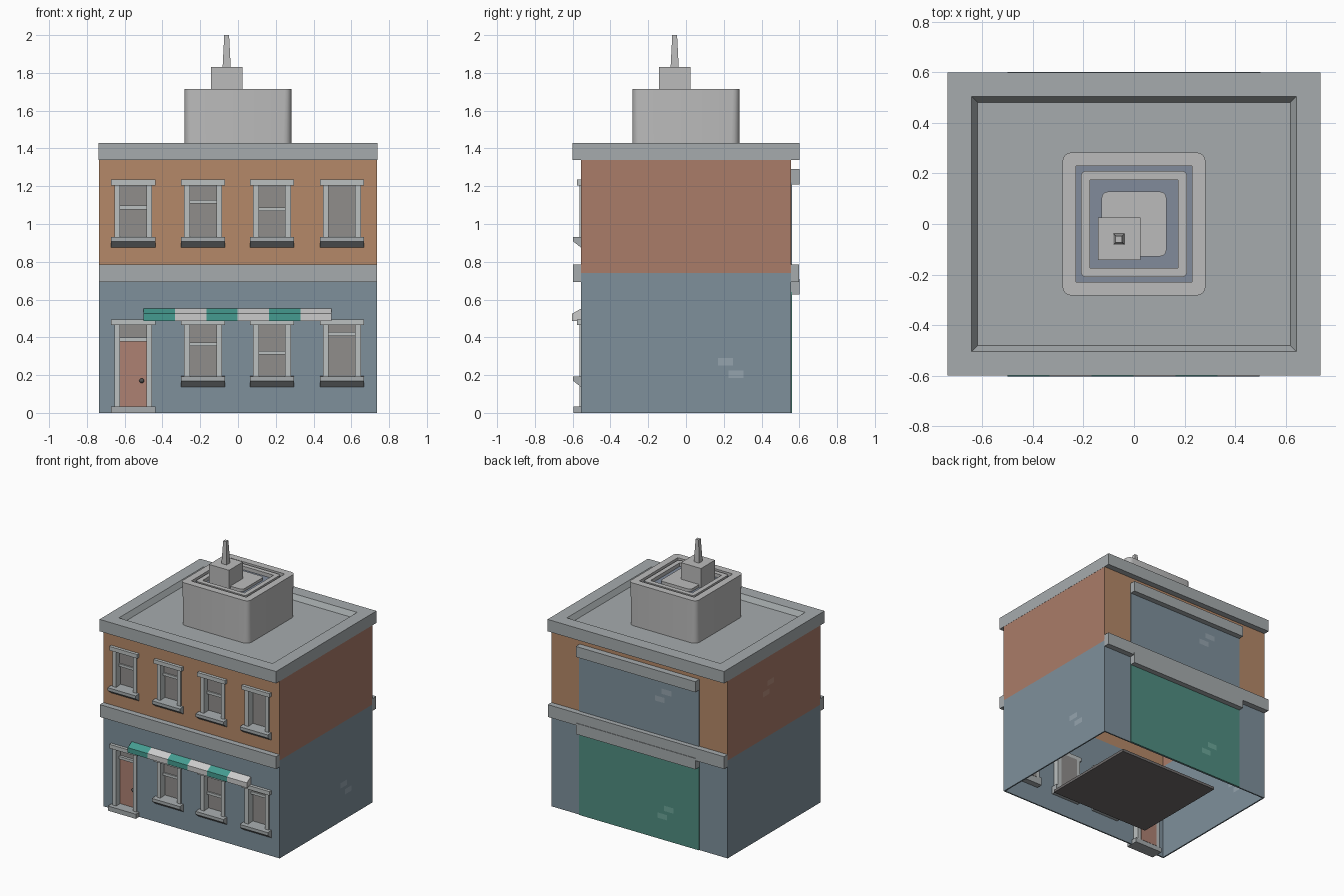
import bpy, bmesh, math
from mathutils import Vector

if "Cube" in bpy.data.objects:
    bpy.data.objects.remove(bpy.data.objects["Cube"])


def mat(name, r, g, b):
    m = bpy.data.materials.new(name)
    m.diffuse_color = (r, g, b, 1)
    m.use_nodes = True
    m.node_tree.nodes["Principled BSDF"].inputs["Base Color"].default_value = m.diffuse_color
    return m


BLUE = mat("slate_blue", .21, .28, .33)
BRICK = mat("brick", .40, .20, .14)
ORANGE = mat("orange_brick", .46, .25, .14)
STONE = mat("stone", .38, .41, .42)
TRIM = mat("trim", .50, .53, .53)
GLASS = mat("glass", .28, .27, .26)
GREEN = mat("garage_green", .08, .27, .22)
TEAL = mat("awning_teal", .06, .33, .28)
WHITE = mat("awning_white", .60, .62, .62)
DOOR = mat("door_red", .42, .22, .17)
DARK = mat("dark", .08, .08, .08)
PLATE = mat("floor_plate", .16, .15, .15)
TANK = mat("roof_unit", .50, .50, .50)
TANK_LOW = mat("roof_unit_groove", .22, .26, .33)
PALE_BLUE = mat("pale_blue_brick", .30, .37, .42)
PALE_RED = mat("pale_red_brick", .46, .26, .20)
PALE_GREEN = mat("pale_green_brick", .15, .38, .32)


def finish(name, bm, *mats):
    bmesh.ops.recalc_face_normals(bm, faces=bm.faces)
    me = bpy.data.meshes.new(name)
    bm.to_mesh(me)
    bm.free()
    ob = bpy.data.objects.new(name, me)
    bpy.context.collection.objects.link(ob)
    for m in mats:
        me.materials.append(m)
    return ob


def add_box(bm, x0, x1, y0, y1, z0, z1):
    vs = bmesh.ops.create_cube(bm, size=1)["verts"]
    for v in vs:
        v.co = Vector(((x0 + x1) / 2 + v.co.x * (x1 - x0),
                       (y0 + y1) / 2 + v.co.y * (y1 - y0),
                       (z0 + z1) / 2 + v.co.z * (z1 - z0)))
    return vs


def boxes(name, m, *dims):
    bm = bmesh.new()
    for d in dims:
        add_box(bm, *d)
    return finish(name, bm, m)


def extrude_x(name, m, x0, x1, profile):
    """Solid with a (y, z) profile swept along x."""
    bm = bmesh.new()
    f = bm.faces.new([bm.verts.new((x0, y, z)) for y, z in profile])
    r = bmesh.ops.extrude_face_region(bm, geom=[f])["geom"]
    bmesh.ops.translate(bm, vec=(x1 - x0, 0, 0),
                        verts=[v for v in r if isinstance(v, bmesh.types.BMVert)])
    return finish(name, bm, m)


def loft(name, loops, *mats):
    """Stack of rounded squares given as (half size, corner radius, z)."""
    bm = bmesh.new()
    rings = []
    for h, r, z in loops:
        ring = []
        for q in range(4):
            a = math.pi / 4 + q * math.pi / 2
            ox, oy = math.copysign(h - r, math.cos(a)), math.copysign(h - r, math.sin(a))
            for i in range(5):
                t = q * math.pi / 2 + i * math.pi / 8
                ring.append(bm.verts.new((ox + r * math.cos(t), oy + r * math.sin(t), z)))
        rings.append(ring)
    n = len(rings[0])
    for a, b in zip(rings, rings[1:]):
        for i in range(n):
            bm.faces.new((a[i], a[(i + 1) % n], b[(i + 1) % n], b[i]))
    bm.faces.new(rings[0][::-1])
    bm.faces.new(rings[-1])
    return finish(name, bm, *mats)


def cut(ob, *dims):
    cutter = boxes("cutter", None, *dims)
    mod = ob.modifiers.new("cut", 'BOOLEAN')
    mod.operation, mod.object, mod.solver = 'DIFFERENCE', cutter, 'EXACT'
    bpy.context.view_layer.objects.active = ob
    bpy.ops.object.modifier_apply(modifier="cut")
    bpy.data.objects.remove(cutter)


def patches(ob, pale, normal, u, z):
    """Tint two staggered flush bricks on one wall; u runs along the wall."""
    ob.data.materials.append(pale)
    slot, n = len(ob.data.materials) - 1, Vector(normal)
    k = 1 if abs(n.x) > .5 else 0
    bm = bmesh.new()
    bm.from_mesh(ob.data)
    for u0, z0 in ((u, z), (u + .055, z - .065)):
        for axis, val in ((k, u0), (k, u0 + .08), (2, z0), (2, z0 + .04)):
            bm.normal_update()
            fs = [f for f in bm.faces if f.normal.dot(n) > .9]
            geom = fs + list({e for f in fs for e in f.edges}) + list({v for f in fs for v in f.verts})
            d = Vector((0, 0, 0))
            d[axis] = 1
            bmesh.ops.bisect_plane(bm, geom=geom, plane_co=d * val, plane_no=d)
        bm.normal_update()
        for f in bm.faces:
            c = f.calc_center_median()
            if f.normal.dot(n) > .9 and u0 < c[k] < u0 + .08 and z0 < c.z < z0 + .04:
                f.material_index = slot
    bm.to_mesh(ob.data)
    bm.free()


# Walls: thin hollow ground and upper floors with window openings
COLS = (-.555, -.185, .18, .55)
lower = boxes("lower_walls", BLUE, (-.737, .737, -.555, .555, 0, .74))
cut(lower, (-.727, .727, -.545, .545, -.1, .8))
cut(lower, *[(c - .1, c + .1, -.7, -.5, .03 if i == 0 else .17, .475) for i, c in enumerate(COLS)])
upper = boxes("upper_walls", BRICK, (-.737, .737, -.555, .555, .74, 1.34))
cut(upper, (-.727, .727, -.545, .545, .7, 1.33))
cut(upper, *[(c - .1, c + .1, -.7, -.5, .91, 1.215) for c in COLS])
upper.data.materials.append(ORANGE)
for p in upper.data.polygons:
    p.material_index = int(abs(p.normal.y) > .5)
patches(lower, PALE_BLUE, (1, 0, 0), .17, .25)
patches(upper, PALE_RED, (-1, 0, 0), .0, 1.12)
boxes("ground_floor_plate", PLATE, (-.42, .42, -.38, .38, .03, .05))


# Windows, with sloped sills and sash panes
def window(name, c, z0, z1, rail):
    boxes(name + "_lintel", TRIM, (c - .117, c + .117, -.578, -.5, z1 - .03, z1))
    boxes(name + "_frame", TRIM,
          *[(c + s * .085 - .015, c + s * .085 + .015, -.563, -.5, z0 + .05, z1 - .02) for s in (-1, 1)])
    extrude_x(name + "_sill", STONE, c - .117, c + .117,
              [(-.5, z0 + .06), (-.597, z0 + .055), (-.597, z0 + .032), (-.555, z0), (-.5, z0)])
    if rail:
        boxes(name + "_upper_pane", GLASS, (c - .07, c + .07, -.52, -.498, rail, z1 - .03))
        boxes(name + "_rail", TRIM, (c - .07, c + .07, -.53, -.5, rail - .012, rail + .008))
    boxes(name + "_lower_pane", GLASS, (c - .07, c + .07, -.508, -.498, z0 + .05, rail or z1 - .03))


for i, (c, rail) in enumerate(zip(COLS, (1.09, 1.12, 1.08, None))):
    window(f"upper_window_{i + 1}", c, .875, 1.235, rail)
for i, (c, rail) in enumerate(zip(COLS[1:], (.365, .32, .42))):
    window(f"lower_window_{i + 1}", c, .137, .495, rail)

# Front door
D = COLS[0]
boxes("door_lintel", TRIM, (D - .117, D + .117, -.578, -.5, .465, .495))
boxes("door_frame", TRIM, *[(D + s * .085 - .015, D + s * .085 + .015, -.563, -.5, .03, .47) for s in (-1, 1)],
      (D - .07, D + .07, -.53, -.5, .378, .398))
boxes("door_step", STONE, (D - .117, D + .117, -.595, -.5, 0, .035))
boxes("door", DOOR, (D - .07, D + .07, -.515, -.498, .035, .38))
boxes("door_transom_pane", GLASS, (D - .07, D + .07, -.51, -.498, .395, .465))
bm = bmesh.new()
bmesh.ops.create_uvsphere(bm, u_segments=12, v_segments=8, radius=.013)
bmesh.ops.translate(bm, verts=bm.verts, vec=(D + .045, -.522, .17))
finish("door_knob", bm, DARK)

# Striped awning
for i in range(6):
    x = -.5 + i * .166
    extrude_x(f"awning_stripe_{i + 1}", (TEAL, WHITE)[i % 2], x, x + .166,
              [(-.55, .555), (-.603, .525), (-.603, .487), (-.55, .487)])

# Stone bands front and back
boxes("front_band", STONE, (-.737, .737, -.598, -.55, .692, .785))
boxes("back_band", STONE, (-.737, .737, .55, .598, .692, .785))

# Back bays with lintels
garage = boxes("garage_door", GREEN, (-.5, .5, .55, .561, 0, .64))
bay = boxes("back_upper_panel", BLUE, (-.5, .5, .55, .561, .78, 1.22))
patches(garage, PALE_GREEN, (0, 1, 0), -.29, .22)
patches(bay, PALE_BLUE, (0, 1, 0), -.27, 1.1)
boxes("garage_lintel", STONE, (-.5, .5, .55, .602, .627, .71))
boxes("back_upper_lintel", STONE, (-.5, .5, .55, .602, 1.21, 1.29))

# Roof tray with sloped parapet
bm = bmesh.new()
add_box(bm, -.738, .738, -.6, .6, 1.34, 1.43)
bm.normal_update()
top = [f for f in bm.faces if f.normal.z > .5]
bmesh.ops.inset_region(bm, faces=top, thickness=.095, use_even_offset=True)
bmesh.ops.inset_region(bm, faces=top, thickness=.023, use_even_offset=True)
bmesh.ops.translate(bm, verts=top[0].verts[:], vec=(0, 0, -.037))
finish("roof_parapet", bm, STONE)

# Rooftop unit with stepped grooves
unit = loft("roof_unit",
            [(.283, .045, 1.37), (.283, .035, 1.715), (.23, .001, 1.715), (.23, .001, 1.69),
             (.21, .02, 1.69), (.21, .02, 1.712), (.175, .001, 1.712), (.175, .001, 1.685)], TANK, TANK_LOW)
for p in unit.data.polygons:
    p.material_index = int(p.normal.z > .5 and p.center.z < 1.695)
plinth = loft("roof_unit_plinth", [(.128, .025, 1.67), (.128, .025, 1.705)], TANK)
for ob in (unit, plinth):
    bpy.ops.object.select_all(action='DESELECT')
    ob.select_set(True)
    bpy.context.view_layer.objects.active = ob
    bpy.ops.object.shade_smooth_by_angle(angle=math.radians(35))
boxes("chimney_block", TANK, (-.143, .025, -.143, .025, 1.68, 1.83))

# Tapered mast
bm = bmesh.new()
for v in add_box(bm, -.022, .022, -.022, .022, 1.82, 2.0):
    if v.co.z > 1.9:
        v.co.x *= .58
        v.co.y *= .58
bmesh.ops.translate(bm, verts=bm.verts, vec=(-.06, -.06, 0))
finish("mast", bm, TANK)
